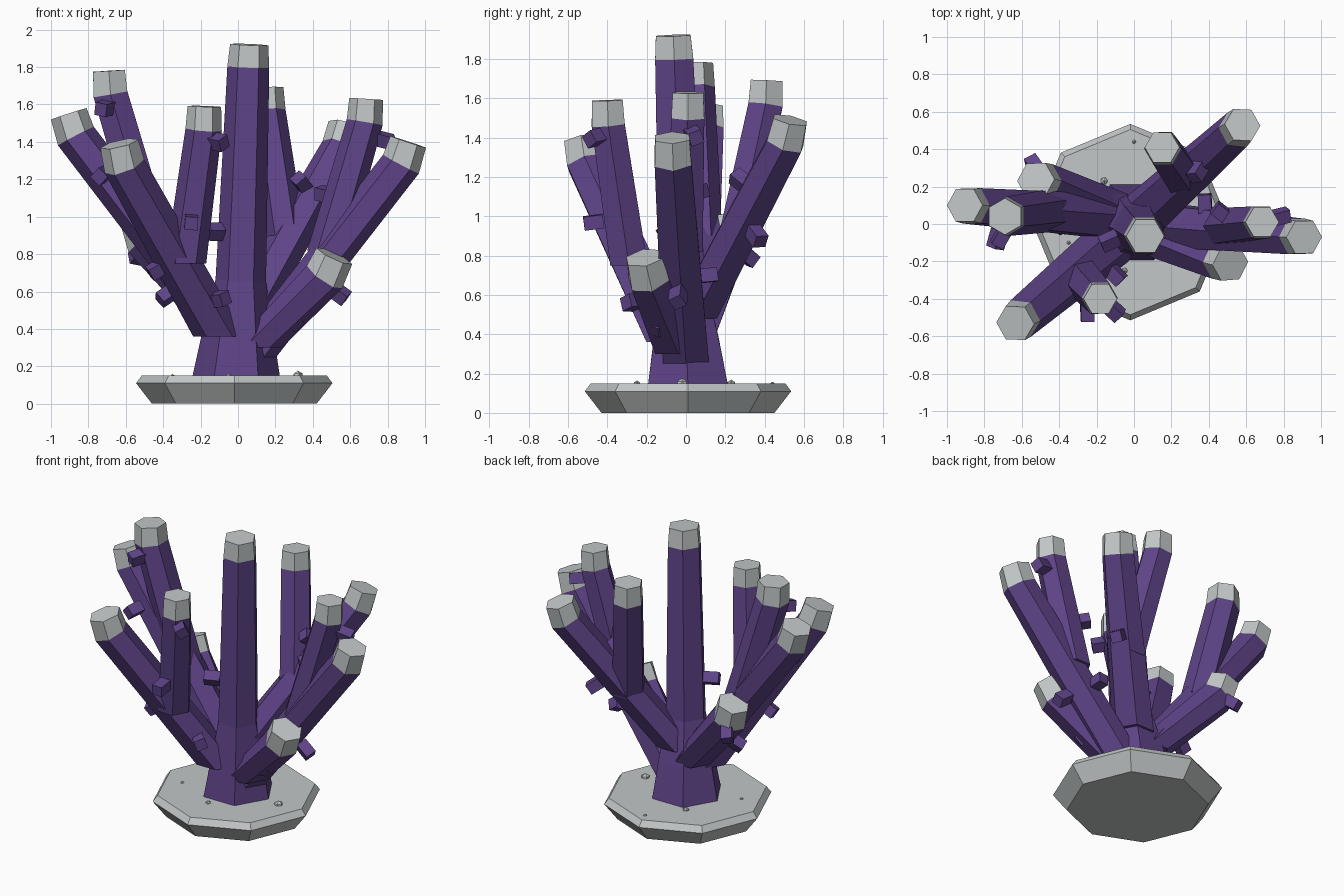
import bpy, bmesh, math
from mathutils import Vector, Matrix

if "Cube" in bpy.data.objects:
    bpy.data.objects.remove(bpy.data.objects["Cube"])

UP = Vector((0, 0, 1))
EAST = Vector((1, 0, 0))
NORTH = Vector((0, 1, 0))


def make_material(name, rgb):
    m = bpy.data.materials.new(name)
    m.use_nodes = True
    m.diffuse_color = (*rgb, 1)
    m.node_tree.nodes["Principled BSDF"].inputs["Base Color"].default_value = (*rgb, 1)
    return m


purple = make_material("coral purple", (0.115, 0.058, 0.25))
grey = make_material("pale grey", (0.54, 0.57, 0.57))


def finish(name, bm, *mats):
    bmesh.ops.recalc_face_normals(bm, faces=bm.faces)
    me = bpy.data.meshes.new(name)
    bm.to_mesh(me)
    bm.free()
    for m in mats:
        me.materials.append(m)
    ob = bpy.data.objects.new(name, me)
    bpy.context.collection.objects.link(ob)


def ring(bm, centre, axis, radius, sides, start):
    """Polygon ring square to the axis, first corner towards start."""
    u = (start - axis * start.dot(axis)).normalized()
    v = axis.cross(u)
    verts = []
    for i in range(sides):
        a = math.tau * i / sides
        verts.append(bm.verts.new(centre + radius * (u * math.cos(a) + v * math.sin(a))))
    return verts


def loft(name, points, radii, sides, start, pale_last, *mats):
    """Faceted tube with a level foot; its last section can be pale."""
    bm = bmesh.new()
    steps = [(q - p).normalized() for p, q in zip(points, points[1:])]
    axes = [UP] + [(s + t).normalized() for s, t in zip(steps, steps[1:])] + [steps[-1]]
    rings = [ring(bm, p, a, r, sides, start) for p, a, r in zip(points, axes, radii)]
    bm.faces.new(rings[0])
    for j in range(len(points) - 1):
        for i in range(sides):
            k = (i + 1) % sides
            f = bm.faces.new((rings[j][i], rings[j][k], rings[j + 1][k], rings[j + 1][i]))
            f.material_index = int(pale_last and j == len(points) - 2)
    f = bm.faces.new(rings[-1])
    f.material_index = int(pale_last)
    finish(name, bm, *mats)


# Octagonal stand with a chamfered upper rim
mid = Vector((-0.02, 0.01, 0))
loft("stand", [mid + UP * z for z in (0, 0.11, 0.15)],
     (0.44, 0.525, 0.495), 8, NORTH, False, grey)

# Trunk: wide stump, slim stem, pale tip
stem = [Vector(p) for p in ((-0.01, 0.01, 0.14), (0, 0, 0.38), (0.015, -0.02, 0.66),
                            (0.055, -0.06, 1.8), (0.06, -0.065, 1.92))]
loft("trunk", stem, (0.235, 0.19, 0.135, 0.112, 0.102), 6, EAST, True, purple, grey)
spines = [(stem[0], stem[-1])]

# Branches: base, tip, base radius, tip radius, upward pull of the tip, corner direction
branches = {
    "left_branch": ((0.07, 0, 0.25), (0.91, -0.07, 1.4), 0.135, 0.1, 1, EAST),
    "left_upright": ((0.48, -0.01, 0.82), (0.685, 0.01, 1.63), 0.11, 0.09, 3, EAST),
    "back_left_branch": ((0.04, 0.04, 0.48), (0.58, 0.53, 1.49), 0.135, 0.098, 1, EAST),
    "back_upright": ((0.26, 0.25, 0.85), (0.15, 0.41, 1.69), 0.11, 0.093, 3, EAST),
    "front_left_stub": ((0.1, -0.04, 0.3), (0.515, -0.21, 0.79), 0.135, 0.105, 0.6, EAST),
    "front_right_branch": ((-0.1, -0.08, 0.36), (-0.635, -0.53, 1.39), 0.14, 0.104, 1, EAST),
    "front_upright": ((-0.28, -0.29, 0.75), (-0.18, -0.4, 1.59), 0.11, 0.09, 3, EAST),
    "right_branch": ((-0.1, 0.04, 0.43), (-0.905, 0.1, 1.55), 0.135, 0.1, 1, EAST),
    "right_upright": ((-0.46, 0.07, 0.9), (-0.69, 0.04, 1.78), 0.115, 0.098, 3, NORTH),
    "back_right_stub": ((-0.08, 0.04, 0.4), (-0.525, 0.235, 0.98), 0.13, 0.105, 1, EAST),
}
for name, (base, tip, r0, r1, pull, corner) in branches.items():
    a, b = Vector(base), Vector(tip)
    cut = b - ((b - a).normalized() + UP * pull).normalized() * 0.125
    loft(name, [a, cut, b], (r0, r1 * 1.08, r1), 6, corner, True, purple, grey)
    spines.append((a, b))

# Stubby knobs pointing straight out of the nearest branch
knobs = [
    (-0.11, -0.46, 1.4), (-0.25, -0.47, 0.97), (-0.13, -0.09, 0.92), (-0.1, -0.27, 0.56),
    (-0.71, -0.07, 1.58), (-0.73, -0.08, 1.22), (-0.53, 0.31, 0.8), (-0.43, -0.28, 0.72),
    (-0.38, 0, 0.58), (0.43, 0.36, 0.9), (0.29, -0.14, 0.45), (0.54, -0.04, 0.59),
    (0.38, 0.11, 0.7), (0.34, 0.28, 1.18), (0.78, 0.04, 1.41), (0.47, 0.06, 1.12),
]


def foot(p, a, b):
    t = (p - a).dot(b - a) / (b - a).length_squared
    return a.lerp(b, min(max(t, 0), 1))


bm = bmesh.new()
for i, k in enumerate(knobs):
    p = Vector(k)
    q = min((foot(p, a, b) for a, b in spines), key=lambda c: (p - c).length)
    turn = (p - q).to_track_quat("Z", "Y").to_matrix().to_4x4() @ Matrix.Rotation(i + 0.5, 4, "Z")
    bmesh.ops.create_cube(bm, size=1, matrix=Matrix.Translation(p) @ turn
                          @ Matrix.Diagonal((0.07, 0.07, 0.1, 1)))
finish("knobs", bm, purple)

# Tiny pebbles half sunk in the stand
bm = bmesh.new()
for x, y, r in ((0.32, -0.02, 0.03), (-0.05, -0.25, 0.018), (-0.35, -0.1, 0.012),
                (0, 0.44, 0.012), (-0.16, 0.23, 0.022)):
    bmesh.ops.create_icosphere(bm, subdivisions=1, radius=r,
                               matrix=Matrix.Translation((x, y, 0.147)))
finish("pebbles", bm, grey)
